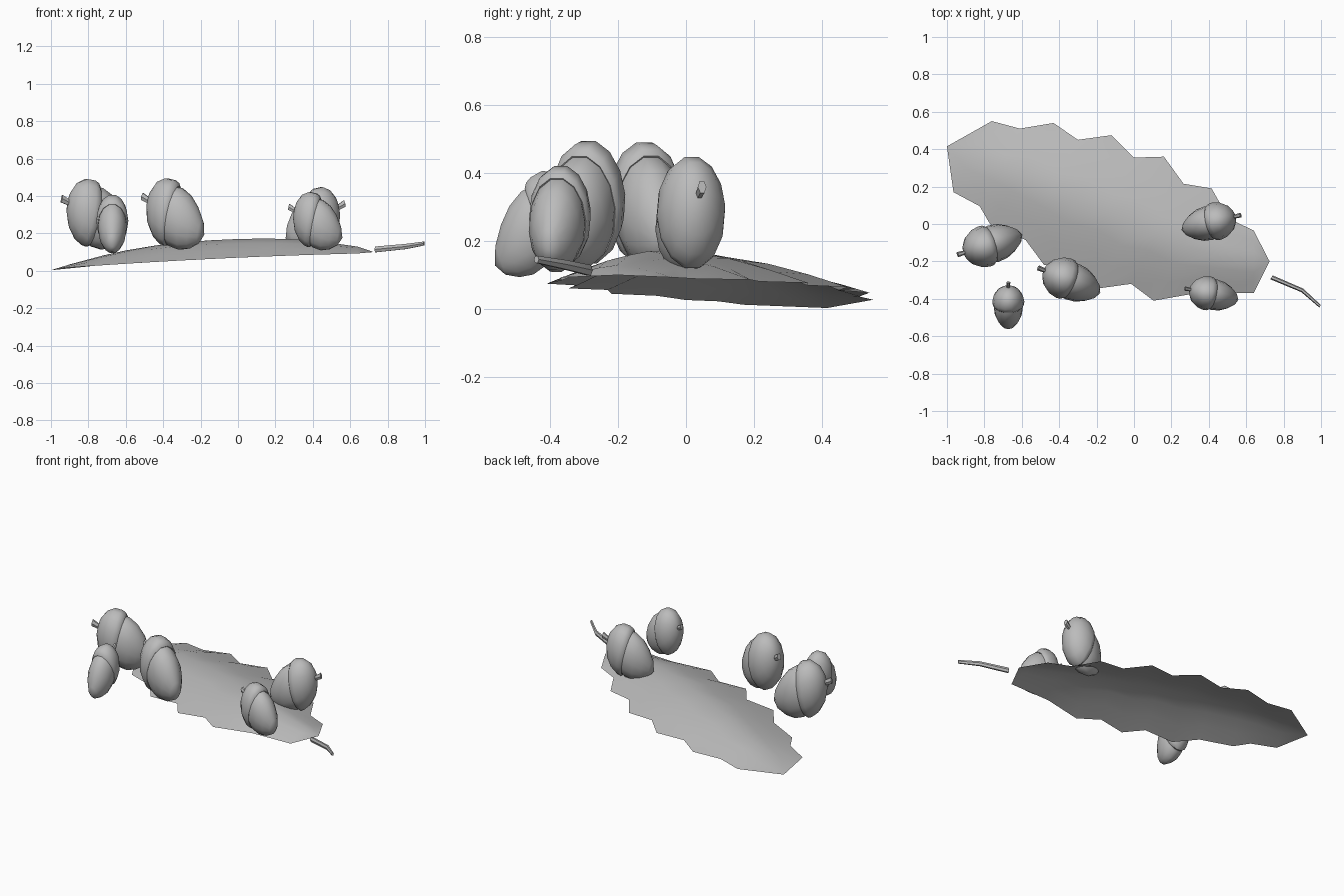
import bpy, bmesh, math
from mathutils import Matrix, Vector

cube = bpy.data.objects.get("Cube")
if cube:
    bpy.data.objects.remove(cube)

grey = bpy.data.materials.new("matte_grey")
grey.use_nodes = True
grey.diffuse_color = (0.5, 0.5, 0.5, 1)
grey.node_tree.nodes["Principled BSDF"].inputs["Base Color"].default_value = (0.5, 0.5, 0.5, 1)


def finish(name, bm, angle):
    mesh = bpy.data.meshes.new(name)
    bm.to_mesh(mesh)
    bm.free()
    obj = bpy.data.objects.new(name, mesh)
    mesh.materials.append(grey)
    bpy.context.collection.objects.link(obj)
    bpy.ops.object.select_all(action='DESELECT')
    obj.select_set(True)
    bpy.context.view_layer.objects.active = obj
    bpy.ops.object.shade_smooth_by_angle(angle=math.radians(angle))


def bridge(bm, a, b, closed):
    n = len(a)
    for i in range(n if closed else n - 1):
        j = (i + 1) % n
        bm.faces.new((a[i], b[i], b[j], a[j]))


def lathe(name, profile, matrix, sides=14):
    """Revolve (axis, radius) points around x; zero radii become poles."""
    bm = bmesh.new()
    rings = []
    for x, r in profile:
        rings.append([bm.verts.new((x, r * math.cos(i * math.tau / sides),
                                    r * math.sin(i * math.tau / sides)))
                      for i in range(sides)])
    for a, b in zip(rings, rings[1:]):
        bridge(bm, a, b, True)
    bmesh.ops.remove_doubles(bm, verts=bm.verts, dist=1e-4)
    bmesh.ops.holes_fill(bm, edges=bm.edges, sides=sides)
    bmesh.ops.recalc_face_normals(bm, faces=bm.faces)
    bm.transform(matrix)
    finish(name, bm, 40)


# Leaf: toothed outline, gently arched from edge to edge
back_edge = [(.64, -.035), (.505, .03), (.415, .19), (.265, .215), (.16, .36), (0, .355),
             (-.12, .475), (-.30, .45), (-.43, .54), (-.61, .51), (-.76, .55)]
front_edge = [(.64, -.37), (.36, -.365), (.105, -.41), (-.015, -.32), (-.195, -.345), (-.28, -.23),
              (-.48, -.22), (-.58, -.085), (-.77, 0), (-.825, .095), (-.965, .17)]


def edge_height(x):
    return .07 + .045 * x - .015 * x * x


bm = bmesh.new()
rows = []
STEPS = 6
for (bx, by), (fx, fy) in zip(back_edge, front_edge):
    bulge = .1 * max(0, 1 - abs(((bx + fx) / 2 + .08) / .87) ** 2.4)
    row = []
    for i in range(STEPS + 1):
        t = i / STEPS
        x, y = bx + (fx - bx) * t, by + (fy - by) * t
        row.append(bm.verts.new((x, y, edge_height(x) + bulge * (1 - abs(2 * t - 1) ** 1.35))))
    rows.append(row)
for a, b in zip(rows, rows[1:]):
    bridge(bm, a, b, False)
for tip, row in (((.725, -.2, .1), rows[0]), ((-1, .415, .003), rows[-1])):
    v = bm.verts.new(tip)
    for a, b in zip(row, row[1:]):
        bm.faces.new((v, a, b))
bmesh.ops.recalc_face_normals(bm, faces=bm.faces)
if sum(f.normal.z for f in bm.faces) < 0:
    bmesh.ops.reverse_faces(bm, faces=bm.faces)
finish("leaf", bm, 40)

# Leaf stalk: bent tapering twig
bm = bmesh.new()
rings = []
for x, y, z, r in ((.735, -.285, .114, .018), (.90, -.355, .13, .016), (.995, -.44, .146, .012)):
    rings.append([bm.verts.new((x + r * .3 * math.cos(k), y + r * .6 * math.cos(k), z + r * math.sin(k)))
                  for k in (i * math.tau / 6 for i in range(6))])
for a, b in zip(rings, rings[1:]):
    bridge(bm, a, b, True)
bm.faces.new(rings[0])
bm.faces.new(rings[-1])
bmesh.ops.recalc_face_normals(bm, faces=bm.faces)
finish("leaf_stalk", bm, 40)

# Acorns: cap, nut and stub, tilted nut down and stretched upward
CAP = [(-1.08, 0), (-1, .36), (-.77, .7), (-.4, .94), (0, 1.02), (.2, 1), (.3, .92), (.2, .8)]
NUT = [(.1, .86), (.45, .92), (.95, .86), (1.4, .66), (1.8, .36), (2.02, 0)]
STUB = [(-1.42, .13), (-.9, .09)]

acorns = {  # centre, cap radius, heading and droop of the nut in degrees
    "left": ((.44, .015, .283), .1, 194, 19),
    "front_left": ((.39, -.37, .273), .09, -12, 19),
    "middle": ((-.375, -.29, .313), .11, -22, 19),
    "right": ((-.8, -.12, .31), .11, 17, 17),
    "small": ((-.672, -.415, .268), .084, -90, 30),
}
for place, (centre, radius, heading, droop) in acorns.items():
    m = (Matrix.Translation(Vector(centre)) @ Matrix.Diagonal((1, 1, 1.65, 1))
         @ Matrix.Rotation(math.radians(heading), 4, 'Z')
         @ Matrix.Rotation(math.radians(droop), 4, 'Y') @ Matrix.Scale(radius, 4))
    lathe(place + "_acorn_cap", CAP, m)
    lathe(place + "_acorn_nut", NUT, m)
    lathe(place + "_acorn_stub", STUB, m, 6)
